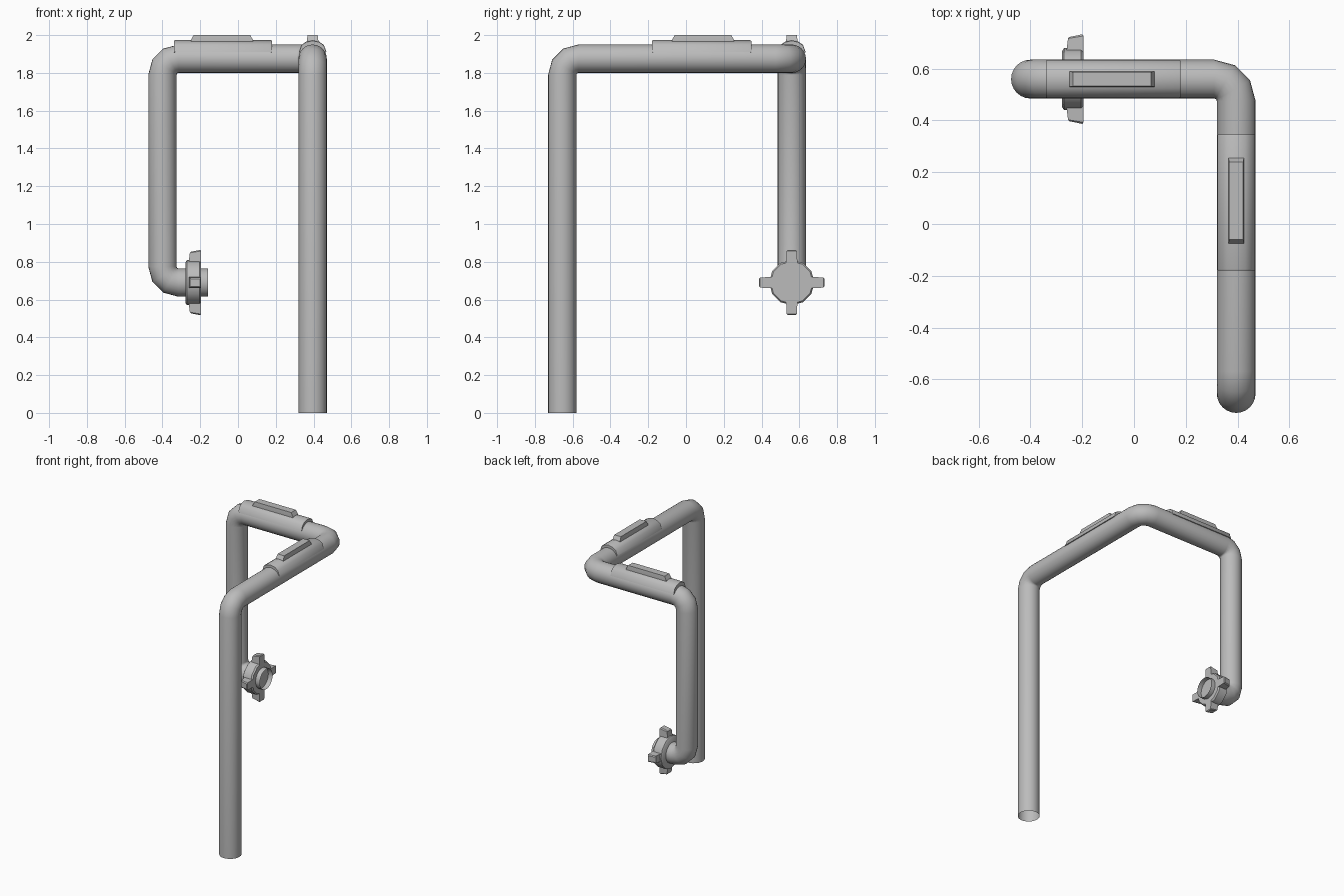
import bpy, bmesh
from math import pi, sin, cos, radians
from mathutils import Vector, Matrix

cube = bpy.data.objects.get("Cube")
if cube:
    bpy.data.objects.remove(cube, do_unlink=True)

grey = bpy.data.materials.new("pipe grey")
grey.use_nodes = True
grey.diffuse_color = (0.5, 0.5, 0.5, 1)
grey.node_tree.nodes["Principled BSDF"].inputs["Base Color"].default_value = (0.5, 0.5, 0.5, 1)

R = 0.075          # pipe radius
TOP = 1.875        # height of the overhead runs
AXIS = Vector((0, 0.56, 0.69))  # centre of the coupling


def finish(bm, name, angle=40):
    bmesh.ops.recalc_face_normals(bm, faces=bm.faces)
    mesh = bpy.data.meshes.new(name)
    bm.to_mesh(mesh)
    bm.free()
    mesh.materials.append(grey)
    obj = bpy.data.objects.new(name, mesh)
    bpy.context.collection.objects.link(obj)
    bpy.ops.object.select_all(action='DESELECT')
    obj.select_set(True)
    bpy.context.view_layer.objects.active = obj
    bpy.ops.object.shade_smooth_by_angle(angle=radians(angle))
    return obj


def loft(bm, rings, caps=False):
    loops = [[bm.verts.new(p) for p in ring] for ring in rings]
    n = len(loops[0])
    for a, b in zip(loops, loops[1:]):
        for i in range(n):
            j = (i + 1) % n
            bm.faces.new((a[i], a[j], b[j], b[i]))
    if caps:
        bm.faces.new(loops[0])
        bm.faces.new(loops[-1])


# Bent pipe: straight runs joined by three-step elbows
corners = [Vector(p) for p in ((0.395, -0.655, 0), (0.395, -0.655, TOP), (0.395, 0.56, TOP),
                               (-0.40, 0.56, TOP), (-0.40, 0.56, 0.69), (-0.16, 0.56, 0.69))]
dirs = [(b - a).normalized() for a, b in zip(corners, corners[1:])]
BEND, STEPS, SIDES = 0.085, 3, 24
stations = [(corners[0], dirs[0])]
for p, d, e in zip(corners[1:], dirs, dirs[1:]):
    centre = p + (e - d) * BEND
    for k in range(STEPS + 1):
        t = k / STEPS * pi / 2
        stations.append((centre + (d * sin(t) - e * cos(t)) * BEND, d * cos(t) + e * sin(t)))
stations.append((corners[-1], dirs[-1]))

side, last, rings = Vector((1, 0, 0)), dirs[0], []
for pos, tan in stations:
    side = last.rotation_difference(tan) @ side
    last = tan
    up = tan.cross(side)
    rings.append([pos + R * (side * cos(2 * pi * i / SIDES) + up * sin(2 * pi * i / SIDES))
                  for i in range(SIDES)])
bm = bmesh.new()
loft(bm, rings)
finish(bm, "bent_pipe", 50)


# Saddle and raised bar on each overhead run
def saddle(name, place, length, bar_shift):
    half = [(0.073, 0.035), (0.06, 0.073), (0.035, 0.09), (0, 0.098)]
    outline = half + [(-y, z) for y, z in half[-2::-1]] + [(0, 0.03)]
    bm = bmesh.new()
    ends = [(-length / 2, 0.97), (-length / 2 + 0.006, 1), (length / 2 - 0.006, 1), (length / 2, 0.97)]
    loft(bm, [[place @ Vector((x, y * s, z * s)) for y, z in outline] for x, s in ends], True)
    finish(bm, name + "_saddle")
    bm = bmesh.new()
    levels = [(0.165, 0.03, 0.08), (0.165, 0.03, 0.098), (0.15, 0.027, 0.125)]
    loft(bm, [[place @ Vector((bar_shift + sx * a, sy * b, z))
               for sx, sy in ((-1, -1), (1, -1), (1, 1), (-1, 1))] for a, b, z in levels], True)
    finish(bm, name + "_bar", 20)


saddle("rear", Matrix.Translation((-0.08, 0.56, TOP)), 0.52, -0.005)
saddle("side", Matrix.Translation((0.395, 0.083, TOP)) @ Matrix.Rotation(pi / 2, 4, 'Z'), 0.525, 0.007)

# Coupling nut: twelve-sided, with chamfered rims
bm = bmesh.new()
profile = [(-0.278, 0.108), (-0.27, 0.12), (-0.205, 0.12), (-0.195, 0.112)]
loft(bm, [[AXIS + Vector((x, r * cos(i * pi / 6), r * sin(i * pi / 6))) for i in range(12)]
          for x, r in profile], True)
finish(bm, "coupling_nut", 35)

# Four hammer lugs around the nut
for k in range(4):
    turn = Matrix.Translation(AXIS) @ Matrix.Rotation(k * pi / 2, 4, 'X')
    levels = [(-0.262, -0.195, 0.03, 0.1, 0.1), (-0.255, -0.195, 0.027, 0.157, 0.167),
              (-0.249, -0.2, 0.02, 0.163, 0.173)]
    bm = bmesh.new()
    loft(bm, [[turn @ Vector(p) for p in ((a, -w, za), (b, -w, zb), (b, w, zb), (a, w, za))]
              for a, b, w, za, zb in levels], True)
    finish(bm, "hammer_lug_%d" % (k + 1), 20)
